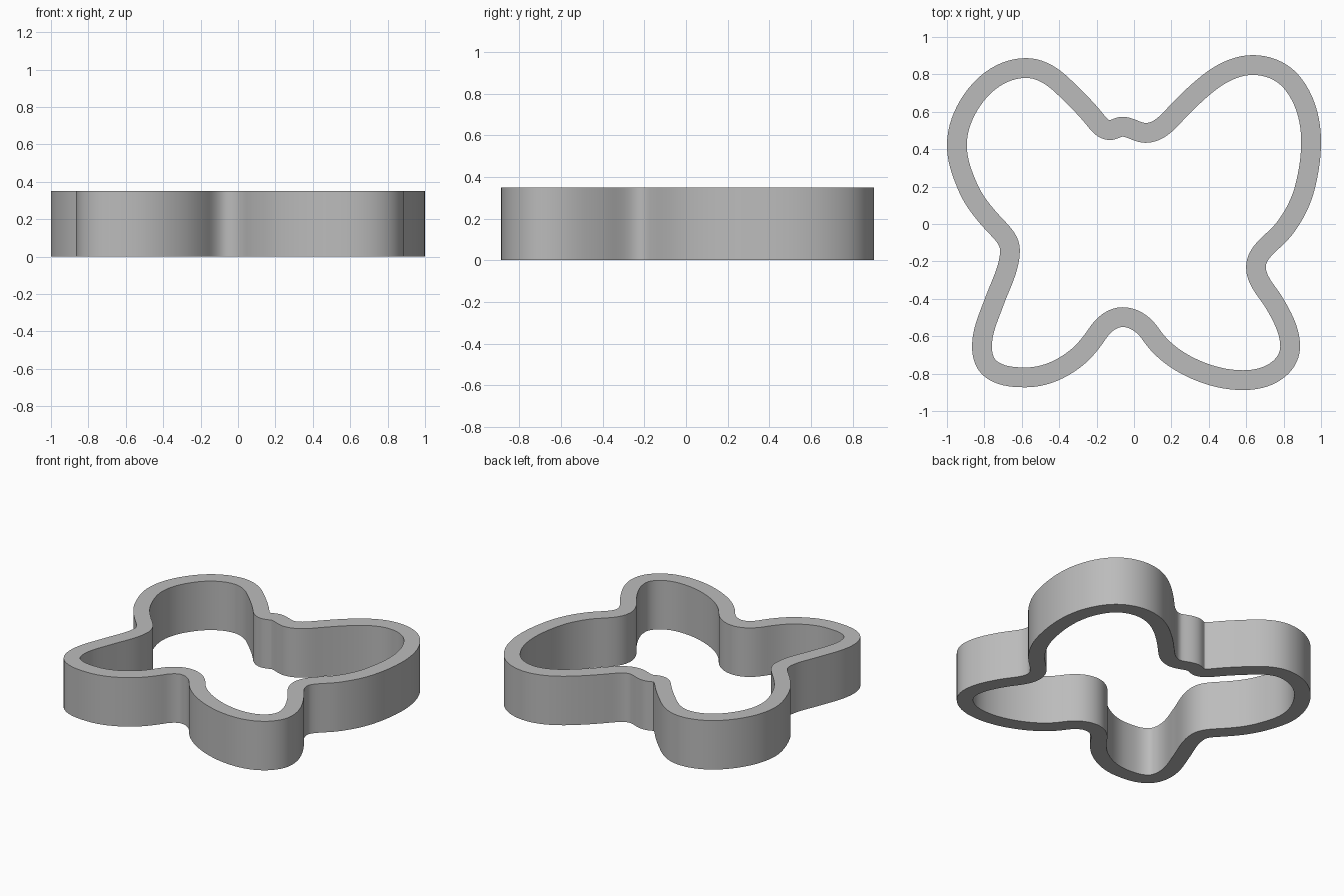
import bpy
import bmesh
import math
from mathutils import Vector
from mathutils.geometry import interpolate_bezier

HEIGHT = 0.35
HALF_WALL = 0.053
STEPS = 10

cube = bpy.data.objects.get("Cube")
if cube:
    bpy.data.objects.remove(cube, do_unlink=True)

# Centre line of the wall, clockwise: x, y, heading in degrees
KNOTS = [
    # left upper wing, into the head notch
    (-.577, .834, 0), (-.39, .747, -43), (-.22, .572, -50),
    (-.13, .502, 0), (-.062, .52, 0), (.062, .487, 0),
    # right upper wing
    (.2, .565, 47), (.4, .755, 38), (.636, .85, 0), (.85, .75, -52),
    (.947, .44, -90), (.915, .2, -104), (.8, -.03, -128),
    # right waist and lower wing
    (.652, -.23, -90), (.755, -.43, -60), (.835, -.655, -90),
    (.775, -.775, -140), (.583, -.835, 180), (.3, -.765, 154),
    # tail notch
    (.09, -.59, 124), (-.06, -.498, 180), (-.195, -.585, 236),
    # left lower wing and waist
    (-.32, -.725, 217), (-.577, -.82, 180), (-.765, -.775, 142),
    (-.813, -.655, 90), (-.745, -.41, 70), (-.663, -.14, 90),
    (-.745, -.005, 133), (-.89, .2, 113), (-.947, .42, 90),
    (-.845, .69, 52),
]


def heading(degrees):
    a = math.radians(degrees)
    return Vector((math.cos(a), math.sin(a), 0))


def smooth_path(knots):
    """Closed curve through the knots, following each heading."""
    path = []
    for (ax, ay, a), (bx, by, b) in zip(knots, knots[1:] + knots[:1]):
        start, end = Vector((ax, ay, 0)), Vector((bx, by, 0))
        turn = heading(a).angle(heading(b))
        reach = (end - start).length / (3 * math.cos(turn / 4) ** 2)
        path += interpolate_bezier(start, start + heading(a) * reach,
                                   end - heading(b) * reach, end, STEPS)[:-1]
    return path


def make_material(name, colour):
    mat = bpy.data.materials.new(name)
    mat.use_nodes = True
    mat.diffuse_color = colour
    mat.node_tree.nodes["Principled BSDF"].inputs["Base Color"].default_value = colour
    return mat


def make_wall(name, path, mat):
    """Sweep an upright rectangular section along the closed path."""
    bm = bmesh.new()
    rings = []
    for i, p in enumerate(path):
        along = (path[(i + 1) % len(path)] - path[i - 1]).normalized()
        out = Vector((-along.y, along.x, 0)) * HALF_WALL
        up = Vector((0, 0, HEIGHT))
        corners = (p + out, p + out + up, p - out + up, p - out)
        rings.append([bm.verts.new(c) for c in corners])
    for i, ring in enumerate(rings):
        prev = rings[i - 1]
        for k in range(len(ring)):
            n = (k + 1) % len(ring)
            bm.faces.new((prev[k], ring[k], ring[n], prev[n]))
    bmesh.ops.recalc_face_normals(bm, faces=bm.faces)
    mesh = bpy.data.meshes.new(name)
    bm.to_mesh(mesh)
    bm.free()
    mesh.materials.append(mat)
    obj = bpy.data.objects.new(name, mesh)
    bpy.context.collection.objects.link(obj)
    return obj


# Butterfly-shaped cutter wall
grey = make_material("plain grey", (.5, .5, .5, 1))
wall = make_wall("butterfly_cutter_wall", smooth_path(KNOTS), grey)
bpy.ops.object.select_all(action="DESELECT")
wall.select_set(True)
bpy.context.view_layer.objects.active = wall
bpy.ops.object.shade_smooth_by_angle(angle=math.radians(35))
